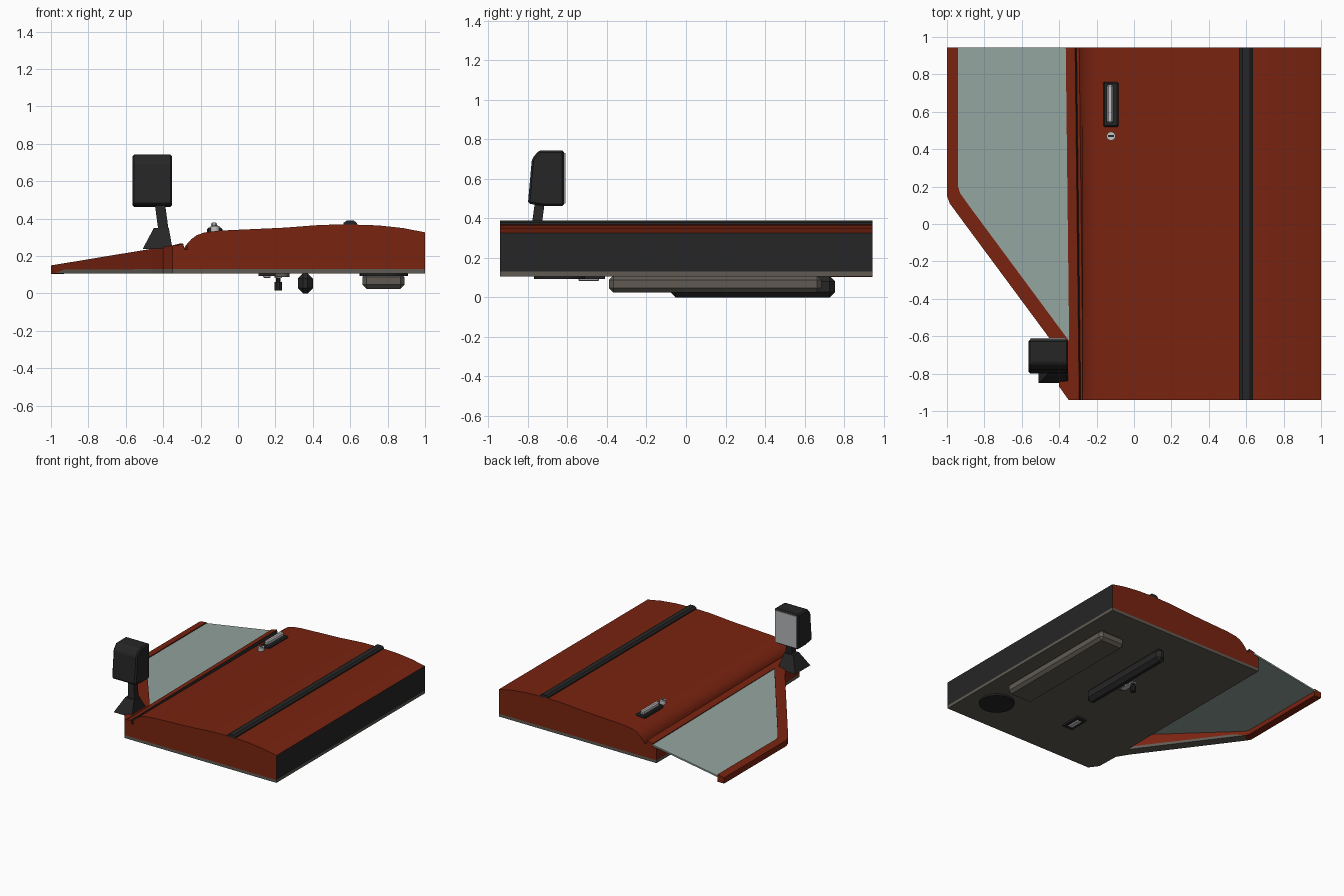
import bpy, bmesh, math
from mathutils import Vector

if "Cube" in bpy.data.objects:
    bpy.data.objects.remove(bpy.data.objects["Cube"])


def mat(name, r, g, b):
    m = bpy.data.materials.new(name)
    m.diffuse_color = (r, g, b, 1)
    m.use_nodes = True
    m.node_tree.nodes["Principled BSDF"].inputs["Base Color"].default_value = m.diffuse_color
    return m


RED = mat("red_paint", 0.19, 0.017, 0.005)
BLACK = mat("black_trim", 0.019, 0.019, 0.020)
GREY = mat("warm_grey", 0.115, 0.102, 0.086)
GLASS = mat("window_tint", 0.29, 0.37, 0.345)
SILVER = mat("silver", 0.55, 0.55, 0.55)
MIRROR = mat("mirror_silver", 0.45, 0.46, 0.47)


def finish(name, bm, *mats, smooth=False):
    bmesh.ops.recalc_face_normals(bm, faces=bm.faces)
    me = bpy.data.meshes.new(name)
    bm.to_mesh(me)
    bm.free()
    for m in mats:
        me.materials.append(m)
    ob = bpy.data.objects.new(name, me)
    bpy.context.collection.objects.link(ob)
    if smooth:
        bpy.context.view_layer.objects.active = ob
        ob.select_set(True)
        bpy.ops.object.shade_smooth_by_angle(angle=math.radians(30))
        ob.select_set(False)
    return ob


def loft(name, rings, *mats, smooth=False):
    """Skin closed rings of equal length and cap both ends."""
    bm = bmesh.new()
    vs = [[bm.verts.new(p) for p in r] for r in rings]
    n = len(vs[0])
    for a, b in zip(vs, vs[1:]):
        for i in range(n):
            j = (i + 1) % n
            bm.faces.new((a[i], a[j], b[j], b[i]))
    bm.faces.new(vs[0])
    bm.faces.new(vs[-1])
    return finish(name, bm, *mats, smooth=smooth)


def box(name, x, y, z, m, bevel=0, seg=1):
    rect = [(x[0], y[0]), (x[1], y[0]), (x[1], y[1]), (x[0], y[1])]
    ob = loft(name, [[(a, b, c) for a, b in rect] for c in z], m)
    if bevel:
        mod = ob.modifiers.new("bevel", 'BEVEL')
        mod.width, mod.segments = bevel, seg
    return ob


def disc(name, x, y, z, r, m, n=24):
    ring = [(x + r * math.cos(2 * math.pi * i / n), y + r * math.sin(2 * math.pi * i / n)) for i in range(n)]
    return loft(name, [[(a, b, c) for a, b in ring] for c in z], m)


F, B = -0.94, 0.945   # front and back ends of the door

# outer door skin: cross-section swept along y, hinge corner clipped
prof = [(-.40, .13), (-.40, .225), (-.365, .23), (-.365, .254), (-.315, .266), (-.307, .235),
        (-.293, .235), (-.275, .262), (-.25, .29), (-.22, .312), (-.18, .326), (-.1, .336), (.1, .345),
        (.25, .352), (.38, .362), (.45, .367), (.6, .369), (.75, .364), (.88, .35), (1, .327), (1, .13)]


def station(y):
    t = (B - y) / (B - F)
    out = []
    for x, z in prof:
        if -.37 < x < -.28:
            x += .022 * t
        if y == F:
            x = max(x, -.345 + (.004 if x > -.39 else 0))
        out.append((x, y, z))
    return out


body = loft("door_skin", [station(F), station(-.87), station(B)], RED, BLACK, smooth=True)
for p in body.data.polygons:          # black latch edge
    if p.normal.x > .95:
        p.material_index = 1

# inner panel
out2d = [(-.35, F), (1, F), (1, B), (-.40, B), (-.40, -.69), (-.40, -.87)]
loft("inner_panel", [[(x, y, z) for x, y in out2d] for z in (.107, .13)], GREY)


# window frame: sloping top, flat bottom, with grey liner underneath
def top(x):
    return .15 + .165 * (x + 1)


path = [((-1, B), (-.94, B), .103), ((-1, .15), (-.94, .2), .103),
        ((-.985, .11), (-.93, .165), .106), ((-.93, .035), (-.88, .095), .128),
        ((-.46, -.60), (-.34, -.635), .13), ((-.405, -.69), (-.335, -.69), .13),
        ((-.40, -.87), (-.335, -.87), .13), ((-.35, F), (-.335, F), .13)]
loft("window_frame", [[(*o, zb), (*i, zb), (*i, top(i[0])), (*o, top(o[0]))] for o, i, zb in path], RED)
loft("frame_liner", [[(*o, .107), (*i, .107), (*i, zb), (*o, zb)] for o, i, zb in path[2:7]], GREY)

# window pane
pane = [(-.945, B), (-.945, .195), (-.925, .145), (-.335, -.645), (-.36, B)]
loft("window_pane", [[(x, y, top(x) - .008 + d) for x, y in pane] for d in (-.012, 0)], GLASS)

# rub strip along the outer skin
loft("rub_strip", [[(.565, y, .36), (.565, y, .378), (.58, y, .389), (.62, y, .389), (.635, y, .378),
                    (.635, y, .36)] for y in (F, B)], BLACK)

# outer handle and lock
box("handle_recess", (-.165, -.083), (.518, .76), (.32, .352), BLACK, .008)
box("handle_grip", (-.145, -.112), (.54, .745), (.345, .38), SILVER, .008)
disc("lock_barrel", -.123, .47, (.32, .362), .024, SILVER, 16)
box("lock_slot", (-.139, -.107), (.465, .475), (.355, .364), BLACK)


# side mirror
def rect(x0, x1, y0, y1, z):
    return [(x0, y0, z), (x1, y0, z), (x1, y1, z), (x0, y1, z)]


loft("mirror_foot", [rect(-.51, -.35, -.85, -.66, .237), rect(-.45, -.37, -.79, -.72, .35)], BLACK)
loft("mirror_stalk", [rect(-.425, -.37, -.785, -.735, .33), rect(-.445, -.39, -.765, -.715, .48)], BLACK)
side = [(-.80, .475), (-.78, .70), (-.745, .744), (-.617, .744), (-.617, .463), (-.72, .463)]
shell = loft("mirror_housing", [[(x, y, z) for y, z in side] for x in (-.565, -.352)], BLACK)
mod = shell.modifiers.new("bevel", 'BEVEL')
mod.width, mod.segments = .01, 1
box("mirror_face", (-.553, -.364), (-.618, -.61), (.475, .732), MIRROR)

# inner side: armrest, pull grip, speaker
box("armrest", (.665, .89), (-.39, .685), (.025, .11), GREY, .022)
box("pull_grip", (.32, .40), (-.08, .755), (0, .109), BLACK, .028)
disc("speaker", .78, -.64, (.094, .11), .13, BLACK, 32)

# inner release handle
box("release_plate", (.11, .20), (-.58, -.41), (.094, .11), BLACK)
box("release_lever", (.135, .175), (-.545, -.44), (.083, .1), SILVER, .005)

# window winder
disc("winder_base", .235, .14, (.088, .11), .04, GREY)
box("winder_arm", (.195, .235), (.13, .26), (.084, .094), SILVER)
disc("winder_stem", .215, .245, (.055, .09), .012, BLACK, 10)
disc("winder_knob", .215, .245, (.015, .062), .021, BLACK, 10)
